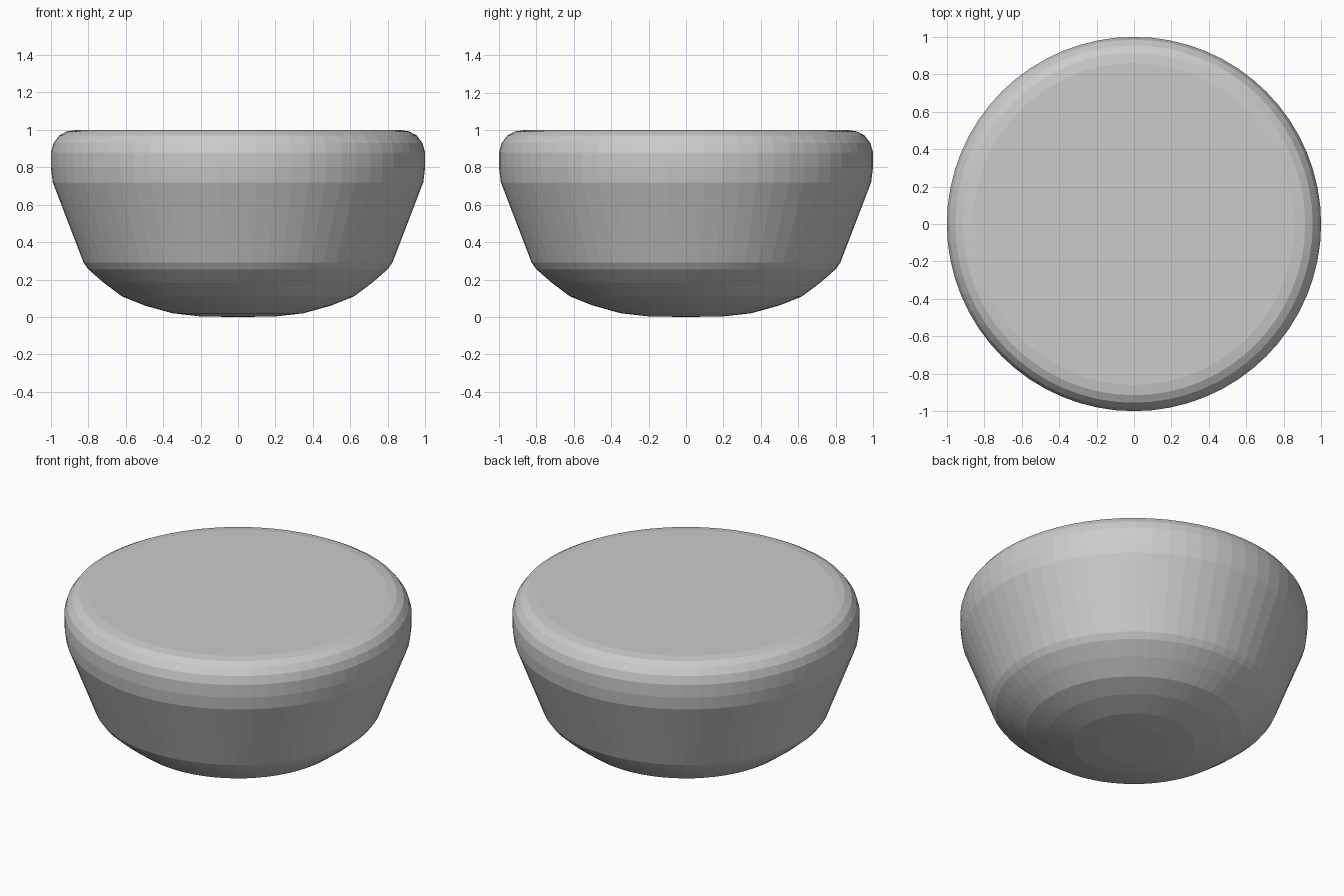
import bpy, bmesh
from math import sin, cos, tau

if "Cube" in bpy.data.objects:
    bpy.data.objects.remove(bpy.data.objects["Cube"])

SIDES = 64

# Half profile of the body (radius, height), from the underside to the flat top
profile = [(0.20, 0.003), (0.35, 0.02), (0.50, 0.062), (0.62, 0.11), (0.72, 0.185),
           (0.80, 0.255), (0.825, 0.29), (0.90, 0.485), (0.99, 0.72), (1.0, 0.80),
           (1.0, 0.88), (0.985, 0.93), (0.955, 0.97), (0.915, 0.992), (0.86, 1.0)]


def lathe(name, points, sides):
    bm = bmesh.new()
    rings = [[bm.verts.new((r * cos(tau * i / sides), r * sin(tau * i / sides), z))
              for i in range(sides)] for r, z in points]
    for low, high in zip(rings, rings[1:]):
        for i in range(sides):
            j = (i + 1) % sides
            bm.faces.new((low[i], low[j], high[j], high[i]))
    # Rounded underside closes to a point, the top is one flat disc
    tip = bm.verts.new((0, 0, 0))
    for i in range(sides):
        bm.faces.new((tip, rings[0][(i + 1) % sides], rings[0][i]))
    bm.faces.new(rings[-1])
    bmesh.ops.recalc_face_normals(bm, faces=bm.faces)
    mesh = bpy.data.meshes.new(name)
    bm.to_mesh(mesh)
    bm.free()
    obj = bpy.data.objects.new(name, mesh)
    bpy.context.collection.objects.link(obj)
    return obj


# Solid bowl-shaped body with flat facets
lathe("bowl_body", profile, SIDES)
